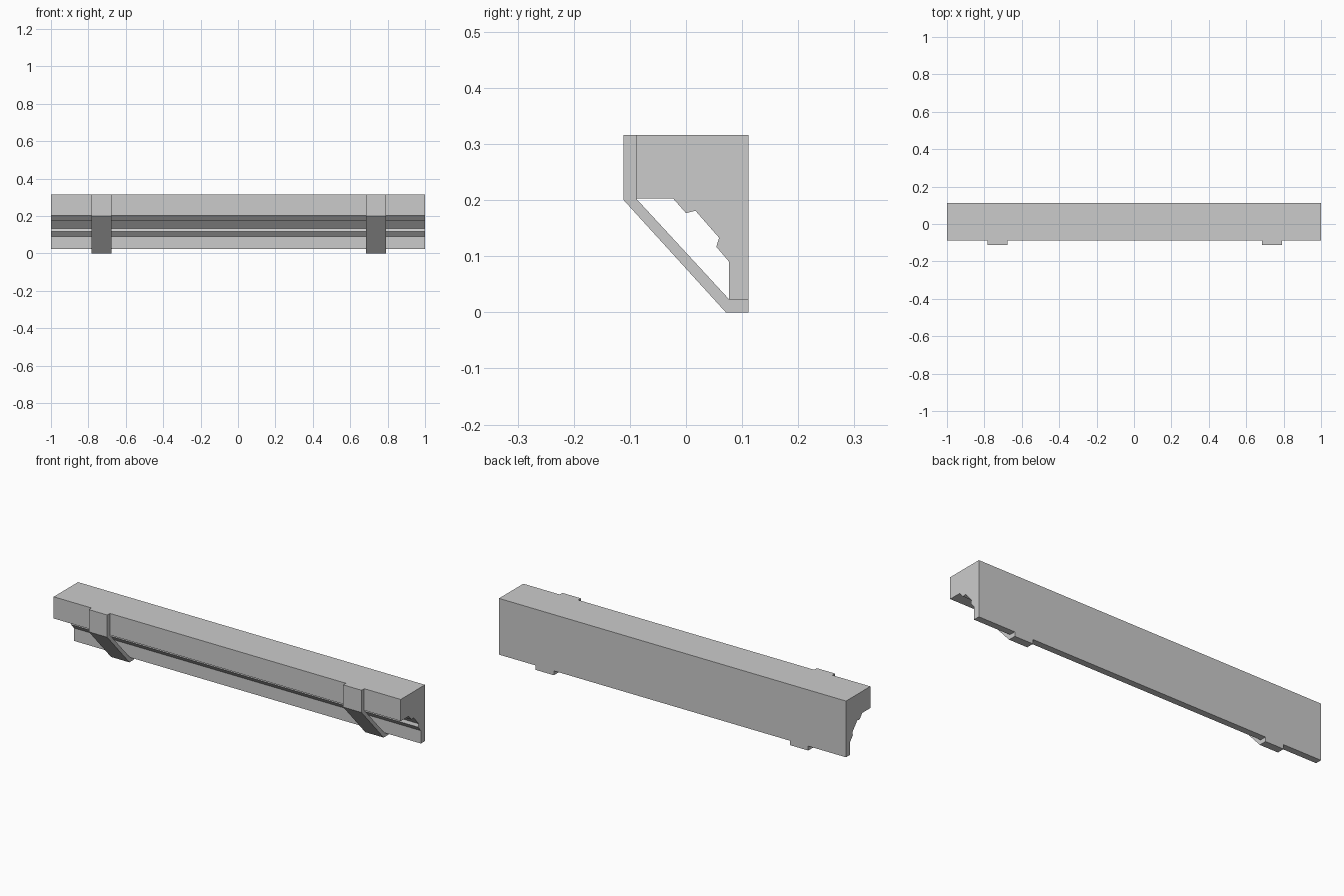
import bpy
import bmesh

cube = bpy.data.objects.get("Cube")
if cube:
    bpy.data.objects.remove(cube, do_unlink=True)

# One plain grey for everything
grey = bpy.data.materials.new("light grey")
grey.use_nodes = True
colour = (0.6, 0.6, 0.6, 1)
grey.diffuse_color = colour
grey.node_tree.nodes["Principled BSDF"].inputs["Base Color"].default_value = colour


def extrude_profile(name, profile, x0, x1):
    """Extrude a closed (y, z) outline along x."""
    bm = bmesh.new()
    face = bm.faces.new([bm.verts.new((x0, y, z)) for y, z in profile])
    result = bmesh.ops.extrude_face_region(bm, geom=[face])
    verts = [v for v in result["geom"] if isinstance(v, bmesh.types.BMVert)]
    bmesh.ops.translate(bm, verts=verts, vec=(x1 - x0, 0, 0))
    bmesh.ops.recalc_face_normals(bm, faces=bm.faces)
    mesh = bpy.data.meshes.new(name)
    bm.to_mesh(mesh)
    bm.free()
    mesh.materials.append(grey)
    obj = bpy.data.objects.new(name, mesh)
    bpy.context.collection.objects.link(obj)
    return obj


FRONT, BACK, TOP = -0.111, 0.111, 0.316
BEAM_FRONT, LIP, FOOT, SOFFIT = -0.089, 0.077, 0.023, 0.203

# Long beam with stepped moulding under its overhang
beam = [(BEAM_FRONT, TOP), (BACK, TOP), (BACK, FOOT), (LIP, FOOT),
        (LIP, 0.09), (0.054, 0.117), (0.059, 0.133), (0.017, 0.181),
        (0, 0.177), (-0.023, SOFFIT), (BEAM_FRONT, SOFFIT)]
extrude_profile("cornice_beam", beam, -1, 1)

# Two diagonal straps wrapping the front and the foot
strap = [(FRONT, TOP), (FRONT, 0.2), (0.071, 0), (BACK, 0),
         (BACK, FOOT), (LIP, FOOT), (BEAM_FRONT, SOFFIT), (BEAM_FRONT, TOP)]
for name, x in (("right_strap", -0.782), ("left_strap", 0.684)):
    extrude_profile(name, strap, x, x + 0.106)
